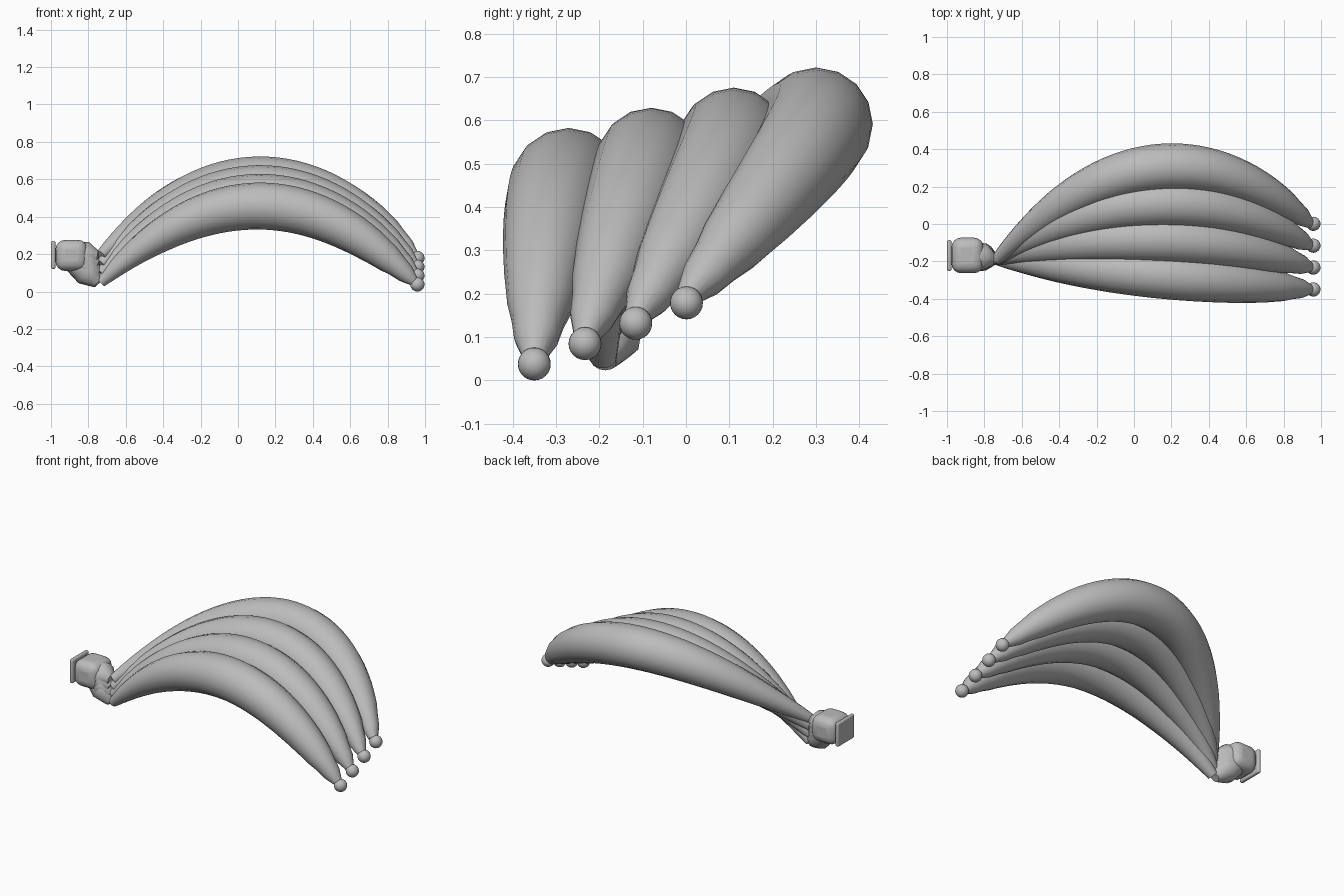
import bpy
import bmesh
import math
from mathutils import Vector

cube = bpy.data.objects.get("Cube")
if cube:
    bpy.data.objects.remove(cube, do_unlink=True)

grey = bpy.data.materials.new("plain grey")
grey.use_nodes = True
grey.diffuse_color = (0.5, 0.5, 0.5, 1)
grey.node_tree.nodes["Principled BSDF"].inputs["Base Color"].default_value = (0.5, 0.5, 0.5, 1)


def finish(obj, angle=50):
    obj.data.materials.clear()
    obj.data.materials.append(grey)
    bpy.ops.object.select_all(action="DESELECT")
    obj.select_set(True)
    bpy.context.view_layer.objects.active = obj
    bpy.ops.object.shade_smooth_by_angle(angle=math.radians(angle))


def loft(name, rings, sides=16):
    """Skin a tube over (centre, tangent, radius) rings."""
    bm = bmesh.new()
    loops = []
    for centre, tangent, radius in rings:
        side = tangent.cross(Vector((0, 0, 1))).normalized()
        up = side.cross(tangent).normalized()
        angles = [2 * math.pi * k / sides for k in range(sides)]
        loops.append([bm.verts.new(centre + radius * (side * math.cos(a) + up * math.sin(a)))
                      for a in angles])
    for a, b in zip(loops, loops[1:]):
        for k in range(sides):
            n = (k + 1) % sides
            bm.faces.new((a[k], a[n], b[n], b[k]))
    bm.faces.new(loops[0])
    bm.faces.new(loops[-1])
    bmesh.ops.recalc_face_normals(bm, faces=bm.faces)
    mesh = bpy.data.meshes.new(name)
    bm.to_mesh(mesh)
    bm.free()
    obj = bpy.data.objects.new(name, mesh)
    bpy.context.collection.objects.link(obj)
    finish(obj)


def rounded_box(name, centre, size, bevel):
    bpy.ops.mesh.primitive_cube_add(size=1, location=centre)
    obj = bpy.context.object
    obj.name = name
    obj.scale = size
    bpy.ops.object.transform_apply(location=False, rotation=False, scale=True)
    mod = obj.modifiers.new("rounding", "BEVEL")
    mod.width = bevel
    mod.segments = 4
    finish(obj)


# Fruit thickness along its length
PROFILE = [(0, .03), (.06, .054), (.2, .094), (.35, .118), (.5, .127),
           (.65, .123), (.8, .107), (.92, .078), (.98, .052), (1, .026)]


def thickness(t):
    for (t0, r0), (t1, r1) in zip(PROFILE, PROFILE[1:]):
        if t <= t1:
            return r0 + (r1 - r0) * (t - t0) / (t1 - t0)
    return PROFILE[-1][1]


def smooth_thickness(t):
    w = .06 * min(1, t / .06, (1 - t) / .06)
    return (thickness(t - w) + 2 * thickness(t) + thickness(t + w)) / 4


# Four fruits fanned out from the stalk, each with a stem and a round tip
STEPS = 36
for i in range(4):
    start = Vector((-.735, -.19, .05 + .047 * i))
    middle = Vector((.11, -.27 + .19 * i, .457 + .0465 * i))
    end = Vector((.942, -.35 + .117 * i, .052 + .047 * i))
    control = 2 * middle - (start + end) / 2
    rings = []
    for s in range(STEPS + 1):
        t = s / STEPS
        point = start * (1 - t) ** 2 + control * 2 * t * (1 - t) + end * t * t
        tangent = ((control - start) * (1 - t) + (end - control) * t).normalized()
        rings.append((point, tangent, smooth_thickness(t)))
    loft(f"fruit_{i + 1}", rings)

    root = Vector((-.87, -.165, .165 + .01 * i))
    foot = start + Vector((-.012, 0, -.005))
    axis = (foot - root).normalized()
    loft(f"stem_{i + 1}", [(root, axis, .07), (root.lerp(foot, .55), axis, .075),
                           (root.lerp(foot, .85), axis, .046), (foot, axis, .03)], 12)

    bpy.ops.mesh.primitive_uv_sphere_add(segments=24, ring_count=12, radius=.038,
                                         location=(.959, end.y, .038 + .047 * i))
    bpy.context.object.name = f"fruit_tip_{i + 1}"
    finish(bpy.context.object)

# Shared stalk block and its cut end
rounded_box("stalk_block", (-.89, -.168, .193), (.172, .19, .166), .052)
rounded_box("stalk_end", (-.988, -.168, .195), (.024, .165, .15), .01)
